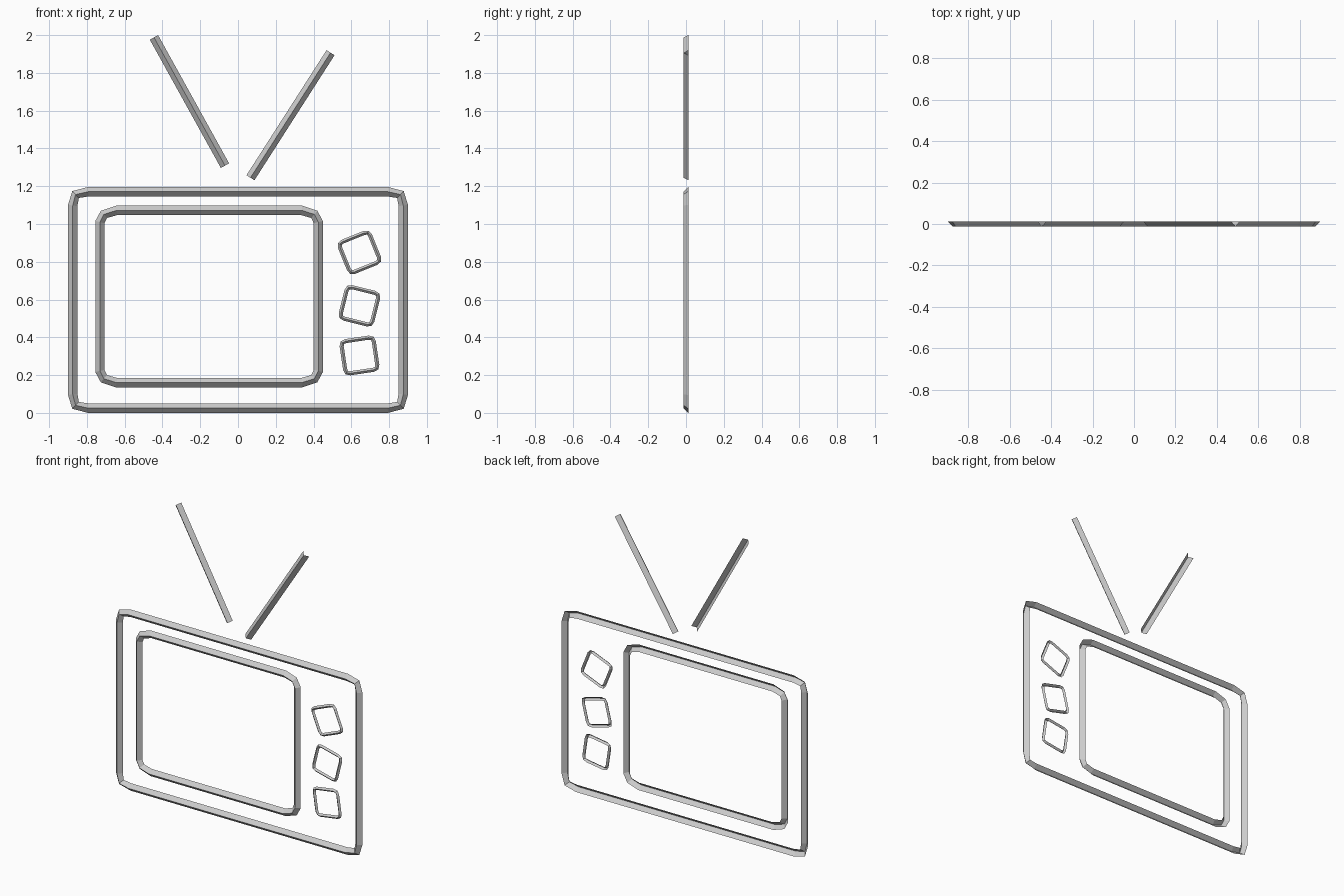
import bpy, bmesh
from math import sin, cos, radians
from mathutils import Vector

if "Cube" in bpy.data.objects:
    bpy.data.objects.remove(bpy.data.objects["Cube"])

BACK = 0.0125  # plane of the open back of every strip


def strip(name, path, r, closed):
    """Sweep an open V profile (ridge to the front) along an x-z path."""
    pts = [Vector(p) for p in path]
    n = len(pts)
    bm = bmesh.new()
    rows = []
    for i, p in enumerate(pts):
        prev = pts[i - 1] if closed or i > 0 else None
        nxt = pts[(i + 1) % n] if closed or i < n - 1 else None
        t = Vector((0, 0))
        if prev:
            t += (p - prev).normalized()
        if nxt:
            t += (nxt - p).normalized()
        t.normalize()
        side = Vector((t.y, -t.x)) * r
        profile = ((p - side, BACK), (p, BACK - r), (p + side, BACK))
        rows.append([bm.verts.new((q.x, y, q.y)) for q, y in profile])
    for i in range(n if closed else n - 1):
        a, b = rows[i], rows[(i + 1) % n]
        for j in range(2):
            bm.faces.new((a[j], a[j + 1], b[j + 1], b[j]))
    mesh = bpy.data.meshes.new(name)
    bm.to_mesh(mesh)
    bm.free()
    ob = bpy.data.objects.new(name, mesh)
    bpy.context.collection.objects.link(ob)


def rounded_loop(name, cx, cz, hw, hh, cut, mid, r, tilt=0):
    """Rectangle with two-segment corners, anticlockwise from the front."""
    corner = [(hw, hh - cut[1]), (hw - mid, hh - mid), (hw - cut[0], hh)]
    loop = []
    for sx, sz in ((1, 1), (-1, 1), (-1, -1), (1, -1)):
        c = corner if sx * sz > 0 else corner[::-1]
        loop += [(sx * x, sz * z) for x, z in c]
    c, s = cos(radians(tilt)), sin(radians(tilt))
    path = [(cx + x * c - z * s, cz + x * s + z * c) for x, z in loop]
    strip(name, path, r, True)


# Cabinet outline and screen outline
rounded_loop("cabinet_frame", 0, 0.598, 0.875, 0.573, (0.083, 0.073), 0.015, 0.025)
rounded_loop("screen_frame", -0.153, 0.616, 0.578, 0.456, (0.088, 0.062), 0.021, 0.025)

# Three tilted control knobs
for i, (z, tilt) in enumerate(((0.85, 22), (0.567, -14), (0.304, 8.5))):
    rounded_loop(f"knob_{i + 1}", 0.643, z, 0.086, 0.086, (0.024, 0.024), 0.006, 0.011, tilt)

# Pair of antennas
strip("antenna_left", [(-0.069, 1.309), (-0.445, 1.988)], 0.025, False)
strip("antenna_right", [(0.066, 1.245), (0.49, 1.907)], 0.025, False)
